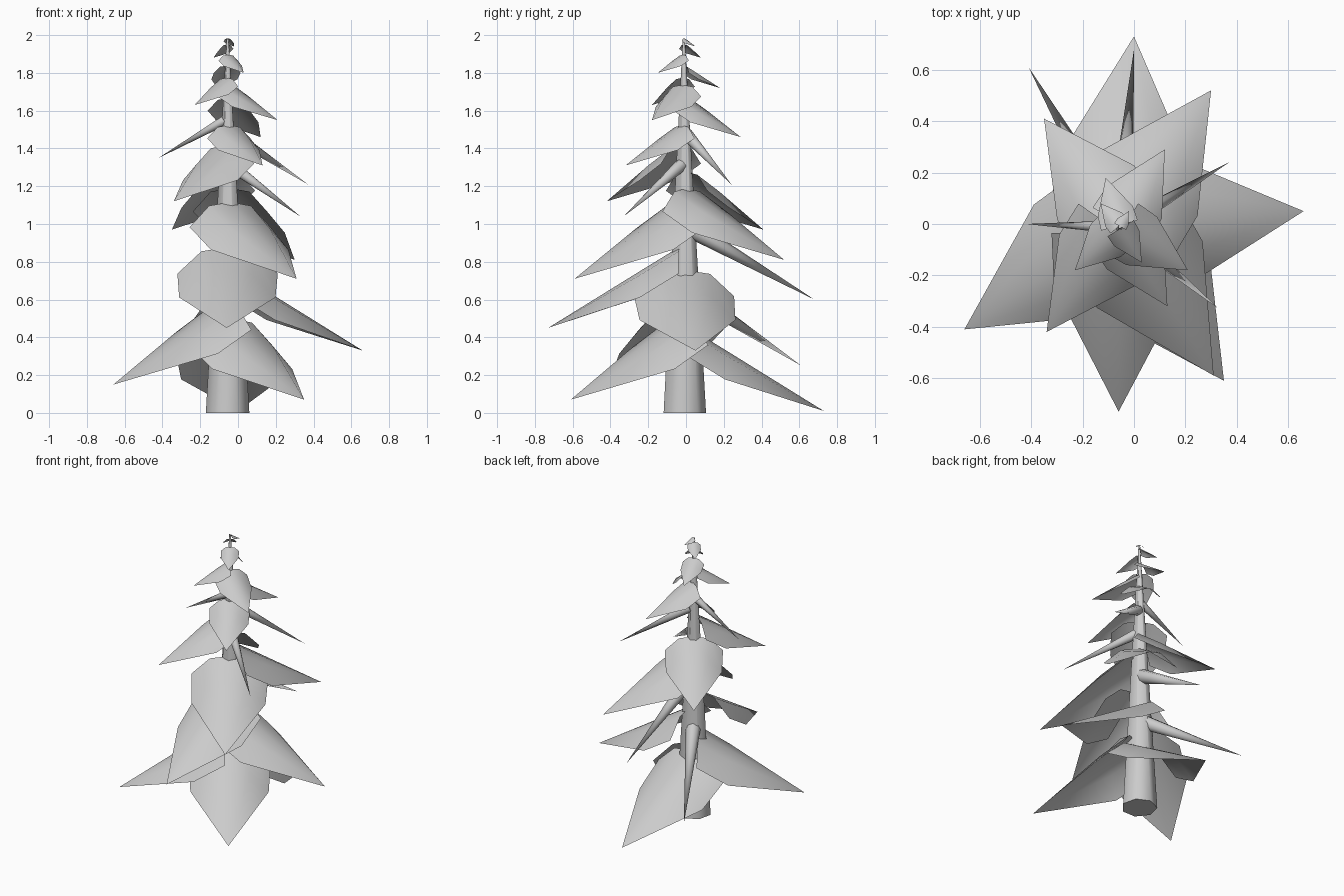
import bpy, bmesh, math
from mathutils import Vector

if "Cube" in bpy.data.objects:
    bpy.data.objects.remove(bpy.data.objects["Cube"])

CX, CY = -0.055, -0.012     # trunk axis


def finish(bm, name):
    me = bpy.data.meshes.new(name)
    bm.to_mesh(me)
    bm.free()
    me.shade_smooth()
    ob = bpy.data.objects.new(name, me)
    bpy.context.collection.objects.link(ob)
    return ob


def direction(x, y):
    v = Vector((x - CX, y - CY, 0))
    return v.normalized(), v.length


# broad drooping bough: arched sheet, two cross rows closing to a tip
def broad_bough(name, x, y, z):
    u, r = direction(x, y)
    side = Vector((-u.y, u.x, 0))
    root = Vector((CX, CY, z))
    bm = bmesh.new()
    rows = []
    for along, half, ridge in ((0.035, 0.37, 0.595), (0.32, 0.355, 0.42)):
        row = []
        for f, drop in ((-1, 0.195), (-0.52, 0.03), (0, 0), (0.52, 0.03), (1, 0.195)):
            p = root + u * along * r + side * f * half * r
            p.z += (ridge - drop) * r
            row.append(bm.verts.new(p))
        rows.append(row)
    tip = bm.verts.new((x, y, z))
    a, b = rows
    for i in range(4):
        bm.faces.new((a[i], b[i], b[i + 1], a[i + 1]))
        bm.faces.new((b[i], tip, b[i + 1]))
    bmesh.ops.recalc_face_normals(bm, faces=bm.faces)
    if sum(f.normal.z for f in bm.faces) < 0:
        bmesh.ops.reverse_faces(bm, faces=bm.faces)
    finish(bm, name)


# slim cone branch
def spike_branch(name, x, y, z):
    u, r = direction(x, y)
    tip = Vector((x, y, z))
    base = Vector((CX, CY, z + 0.54 * r)) + u * 0.05 * r
    axis = tip - base
    bm = bmesh.new()
    bmesh.ops.create_cone(bm, cap_ends=True, segments=8, radius1=0.07 * r,
                          radius2=0, depth=axis.length)
    m = axis.to_track_quat('Z', 'Y').to_matrix().to_4x4()
    m.translation = (base + tip) / 2
    bm.transform(m)
    ob = finish(bm, name)
    ob.data.set_sharp_from_angle(angle=math.radians(50))


# tapered trunk
H = 1.98
bm = bmesh.new()
bmesh.ops.create_cone(bm, cap_ends=True, segments=7, radius1=0.118, radius2=0.006, depth=H)
bmesh.ops.translate(bm, verts=bm.verts, vec=(CX, CY, H / 2))
trunk = finish(bm, "trunk")
trunk.data.set_sharp_from_angle(angle=math.radians(60))

# tips of the boughs, bottom to top
broad = [(0, .73, .01), (.35, -.61, .07), (-.66, -.41, .15), (.66, .05, .33),
         (-.06, -.73, .45), (.31, -.59, .71), (.30, .52, .81), (-.35, .41, .97),
         (-.34, -.42, 1.12), (.13, -.32, 1.31), (.12, .29, 1.46), (.21, -.18, 1.55),
         (-.23, -.18, 1.63), (-.11, .18, 1.72), (.03, -.15, 1.80), (-.13, .08, 1.88),
         (-.02, .05, 1.94)]
spikes = [(-.41, .61, .25), (0, .68, .60), (.33, -.33, 1.04), (.37, .24, 1.21),
          (-.42, 0, 1.35)]
for i, p in enumerate(broad):
    broad_bough(f"broad_bough_{i + 1}", *p)
for i, p in enumerate(spikes):
    spike_branch(f"spike_branch_{i + 1}", *p)
